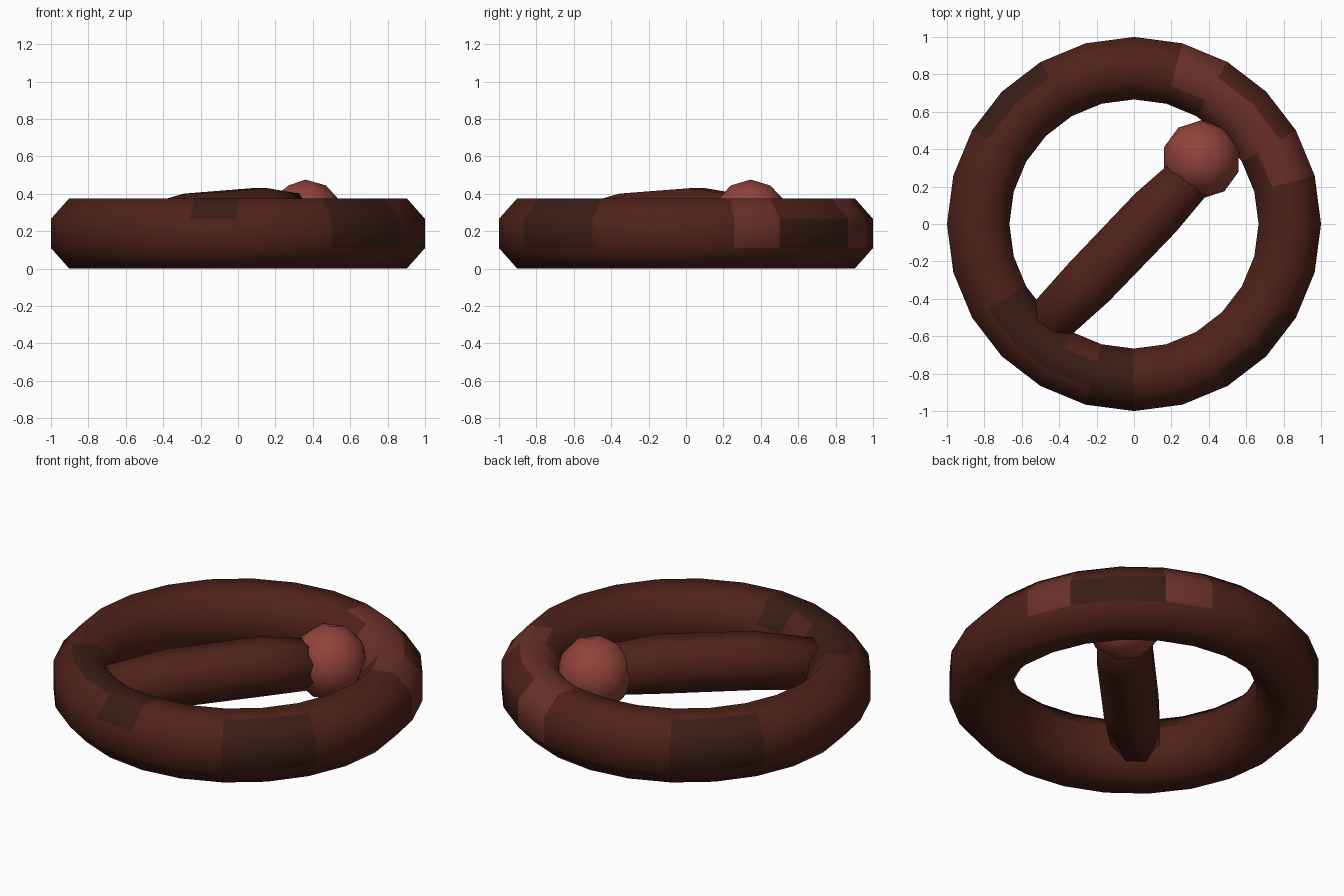
import bpy, bmesh, math
from mathutils import Vector

if "Cube" in bpy.data.objects:
    bpy.data.objects.remove(bpy.data.objects["Cube"])


def material(name, rgb):
    m = bpy.data.materials.new(name)
    m.diffuse_color = (*rgb, 1)
    m.use_nodes = True
    m.node_tree.nodes["Principled BSDF"].inputs["Base Color"].default_value = m.diffuse_color
    return m


BROWN = material("brown", (0.078, 0.016, 0.010))
DARK = material("dark_brown", (0.042, 0.012, 0.008))
RED = material("red_brown", (0.145, 0.030, 0.022))
LIGHT = material("light_red", (0.28, 0.056, 0.043))


def finish(name, bm, mats):
    bmesh.ops.recalc_face_normals(bm, faces=bm.faces)
    for f in bm.faces:
        f.smooth = True
    me = bpy.data.meshes.new(name)
    bm.to_mesh(me)
    bm.free()
    for m in mats:
        me.materials.append(m)
    ob = bpy.data.objects.new(name, me)
    bpy.context.collection.objects.link(ob)
    return ob


# Ring: octagonal section swept round 24 segments, with patches of colour.
# Strips: 0 outer wall, 1 outer bevel, 2 top, 3 inner bevel, 4 inner wall ...
SEG = 24
RED_PATCHES = {0: (1, 4), 1: (1, 4), 2: (1, 2, 3, 4), 3: (2, 3)}
DARK_PATCHES = {0: (2, 3, 8, 9, 20, 21), 1: (8, 9, 17, 20, 21),
                2: (14, 15, 16, 17), 3: (14, 15, 17)}
bm = bmesh.new()
loops = []
for i in range(SEG):
    a = math.tau * i / SEG
    loop = []
    for k in range(8):
        t = math.tau * (k - 0.5) / 8
        c = math.cos(math.pi / 8)
        r = 0.833 + 0.167 * math.cos(t) / c
        z = 0.188 + 0.188 * math.sin(t) / c
        loop.append(bm.verts.new((r * math.cos(a), r * math.sin(a), z)))
    loops.append(loop)
for i in range(SEG):
    p, q = loops[i], loops[(i + 1) % SEG]
    for k in range(8):
        n = (k + 1) % 8
        f = bm.faces.new((p[k], q[k], q[n], p[n]))
        if i in RED_PATCHES.get(k, ()):
            f.material_index = 2
        elif i in DARK_PATCHES.get(k, ()):
            f.material_index = 1
finish("ring", bm, [BROWN, DARK, RED])

# Crossbar: slightly bowed eight-sided tube, (centre, radius) per station
stations = [((-0.53, -0.60, 0.195), 0.135), ((-0.245, -0.315, 0.253), 0.160),
            ((0.115, 0.06, 0.280), 0.162), ((0.34, 0.29, 0.268), 0.135)]
along = Vector((0.69, 0.72, 0)).normalized()
side = Vector((along.y, -along.x, 0))
up = Vector((0, 0, 1))
bm = bmesh.new()
tube = []
for co, r in stations:
    tube.append([bm.verts.new(Vector(co) + r * (math.cos(t) * side + math.sin(t) * up))
                 for t in (math.tau * (k + 0.5) / 8 for k in range(8))])
for p, q in zip(tube, tube[1:]):
    for k in range(8):
        n = (k + 1) % 8
        bm.faces.new((p[k], p[n], q[n], q[k]))
bm.faces.new(tube[0])
bm.faces.new(tube[-1])
finish("crossbar", bm, [BROWN])

# Ball at the end of the crossbar
bm = bmesh.new()
bmesh.ops.create_icosphere(bm, subdivisions=2, radius=0.21)
ball = finish("ball", bm, [LIGHT])
ball.location = (0.36, 0.345, 0.266)
